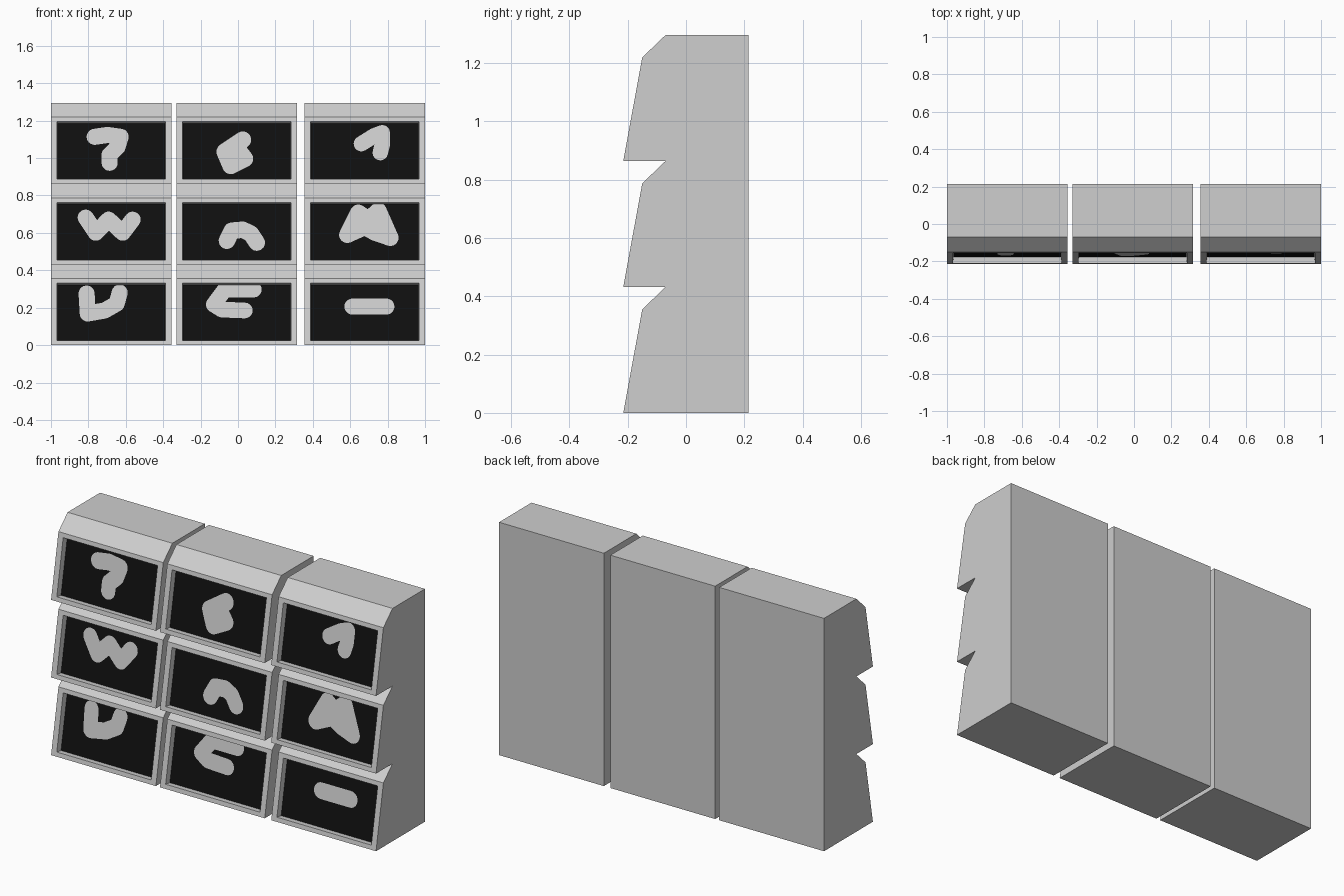
import bpy, bmesh, math
from mathutils import Vector
from mathutils.geometry import delaunay_2d_cdt

if "Cube" in bpy.data.objects:
    bpy.data.objects.remove(bpy.data.objects["Cube"])

WIDTH, HEIGHT = 0.645, 0.4318          # one cabinet
COLUMNS = (-0.6775, -0.0075, 0.6775)   # column centres in x
PROFILE = [(-0.215, 0), (0.215, 0), (0.215, HEIGHT), (-0.07, HEIGHT), (-0.15, 0.355)]


def material(name, value):
    m = bpy.data.materials.new(name)
    m.diffuse_color = (value, value, value, 1)
    m.use_nodes = True
    m.node_tree.nodes["Principled BSDF"].inputs["Base Color"].default_value = m.diffuse_color
    return m


GREY = material("light grey", 0.62)
BLACK = material("screen black", 0.005)

# Brush strokes shown on each screen: (radius, path), relative to cabinet base centre
STROKES = {
    (0, 0): (.043, [(-.132, .276), (-.126, .169), (-.035, .185), (.029, .222), (.045, .281)]),
    (0, 1): (.042, [(.092, .297), (-.063, .297), (-.122, .217), (-.079, .19), (.044, .185)]),
    (0, 2): (.043, [(-.066, .206), (.116, .206)]),
    (1, 0): (.043, [(-.137, .25), (-.083, .169), (-.014, .239), (.061, .169), (.114, .239)]),
    (1, 1): (.044, [(-.052, .126), (-.026, .18), (.033, .185), (.076, .164), (.108, .116)]),
    (1, 2): (.044, [(-.093, .158), (-.034, .276), (.019, .239), (.073, .287), (.137, .142),
                    (.057, .169), (0, .2), (-.093, .158)]),
    (2, 0): (.043, [(-.089, .25), (-.02, .26), (.05, .25), (.034, .197), (-.009, .154), (-.009, .111)]),
    (2, 1): (.045, [(.033, .234), (-.063, .17), (-.031, .095), (.044, .133), (.006, .181)]),
    (2, 2): (.041, [(-.018, .213), (.051, .256), (.094, .272), (.094, .208), (.083, .165)]),
}


def make_object(name, bm, location, materials):
    mesh = bpy.data.meshes.new(name)
    bm.to_mesh(mesh)
    bm.free()
    for m in materials:
        mesh.materials.append(m)
    ob = bpy.data.objects.new(name, mesh)
    ob.location = location
    bpy.context.collection.objects.link(ob)


def cabinet():
    """Extruded side profile with a recessed opening in the sloping front.
    Returns the mesh, and the corners and normal of the recess floor."""
    bm = bmesh.new()
    side = bm.faces.new([bm.verts.new((-WIDTH / 2, y, z)) for y, z in PROFILE])
    ext = bmesh.ops.extrude_face_region(bm, geom=[side])
    bmesh.ops.translate(bm, vec=(WIDTH, 0, 0),
                        verts=[v for v in ext["geom"] if isinstance(v, bmesh.types.BMVert)])
    bmesh.ops.recalc_face_normals(bm, faces=bm.faces)
    bm.normal_update()
    front = min(bm.faces, key=lambda f: f.normal.y)
    # frame border, a little wider at the sides
    bmesh.ops.inset_individual(bm, faces=[front], thickness=0.024, use_even_offset=True)
    for v in front.verts:
        v.co.x -= math.copysign(0.008, v.co.x)
    # recess
    bm.normal_update()
    bmesh.ops.inset_individual(bm, faces=[front], thickness=0.003, depth=-0.033,
                               use_even_offset=True)
    bm.normal_update()
    corners = [v.co.copy() for v in front.verts]
    normal = front.normal.copy()
    bmesh.ops.delete(bm, geom=[front], context='FACES_ONLY')
    return bm, corners, normal


def capsule(p, q, r, n=10):
    """Counter-clockwise outline of one round-ended stroke segment."""
    a = math.atan2(q[1] - p[1], q[0] - p[0]) - math.pi / 2
    pts = []
    for c, start in ((q, a), (p, a + math.pi)):
        for i in range(n + 1):
            t = start + math.pi * i / n
            pts.append(Vector((c[0] + r * math.cos(t), c[1] + r * math.sin(t))))
    return pts


def screen(corners, normal, radius, path):
    """Flat screen cut into stroke faces (grey) and background (black)."""
    x0, x1 = min(c.x for c in corners), max(c.x for c in corners)
    z0, z1 = min(c.z for c in corners), max(c.z for c in corners)
    polys = [[Vector(p) for p in ((x0, z0), (x1, z0), (x1, z1), (x0, z1))]]
    polys += [capsule(p, q, radius) for p, q in zip(path, path[1:])]
    pts, loops = [], []
    for poly in polys:
        loops.append(list(range(len(pts), len(pts) + len(poly))))
        pts += poly
    verts, _, faces, _, _, origin = delaunay_2d_cdt(pts, [], loops, 1, 1e-5)
    bm = bmesh.new()
    c = corners[0]
    bv = [bm.verts.new((v.x, c.y - normal.z * (v.y - c.z) / normal.y, v.y)) for v in verts]
    for f, src in zip(faces, origin):
        if 0 not in src:               # outside the screen rectangle
            continue
        face = bm.faces.new([bv[i] for i in f])
        face.material_index = 1 if len(src) > 1 else 0
    bmesh.ops.delete(bm, geom=[v for v in bm.verts if not v.link_faces], context='VERTS')
    return bm


# Wall of three columns by three rows
for row in range(3):
    for col, x in enumerate(COLUMNS):
        bm, corners, normal = cabinet()
        loc = (x, 0, row * HEIGHT)
        make_object(f"cabinet_{row}_{col}", bm, loc, [GREY])
        make_object(f"screen_{row}_{col}", screen(corners, normal, *STROKES[row, col]),
                    loc, [BLACK, GREY])
